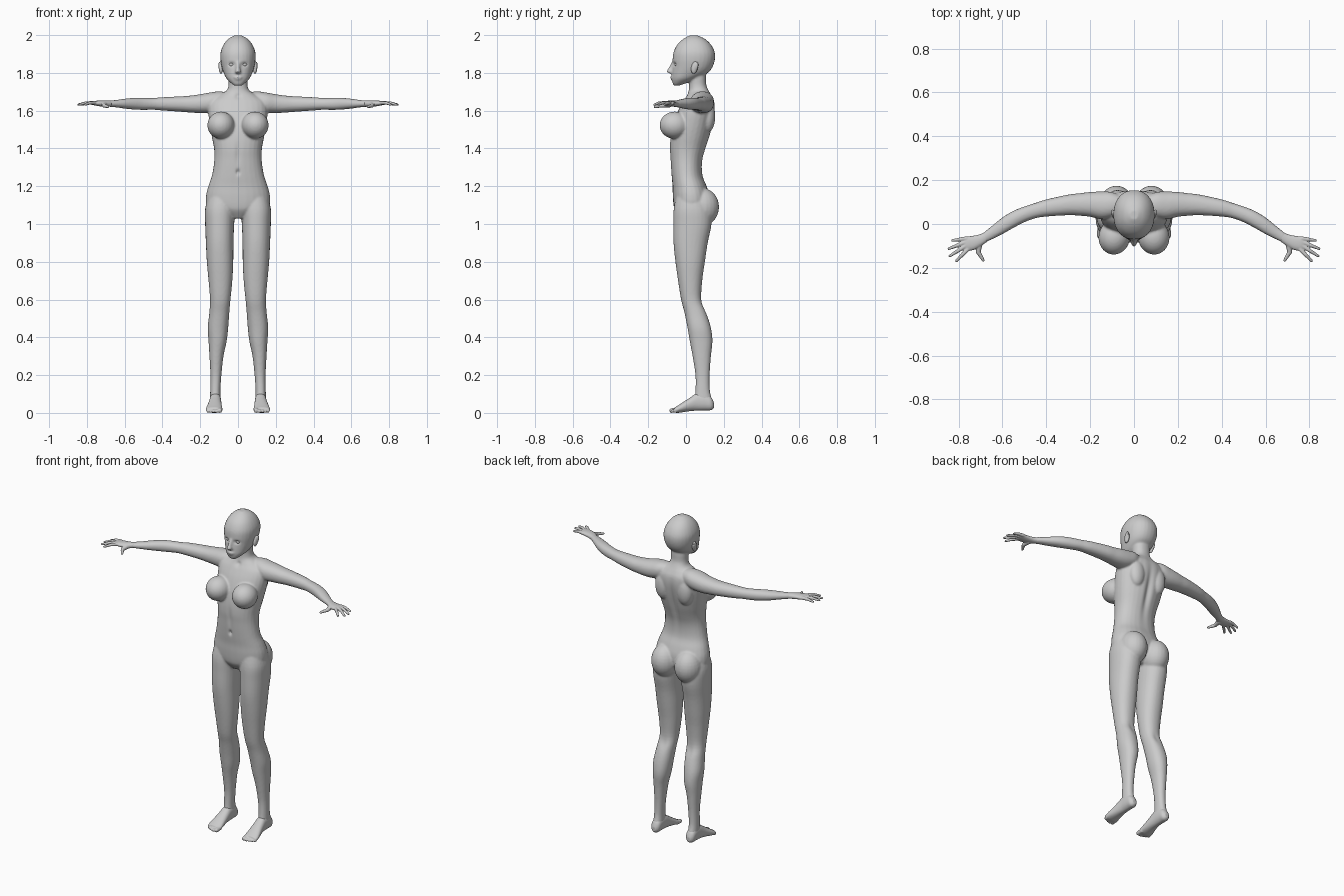
import bpy, bmesh, math
from mathutils import Matrix, Vector

N = 28  # points per cross-section


def catmull(p0, p1, p2, p3, t):
    return [0.5 * (2 * b + (c - a) * t + (2 * a - 5 * b + 4 * c - d) * t * t
                   + (3 * b - a - 3 * c + d) * t ** 3) for a, b, c, d in zip(p0, p1, p2, p3)]


def loft(bm, axis, secs, power=2.2, steps=4):
    """Sections: (position on axis, centre, half width, low, high)."""
    path = []
    for i in range(len(secs) - 1):
        q = [secs[max(i - 1, 0)], secs[i], secs[i + 1], secs[min(i + 2, len(secs) - 1)]]
        path += [catmull(*q, k / steps) for k in range(steps)]
    path.append(secs[-1])
    rings = []
    for t, c, r, lo, hi in path:
        ring = []
        for k in range(N):
            a = 2 * math.pi * k / N
            ca, sa = math.cos(a), math.sin(a)
            u = c + r * math.copysign(abs(ca) ** (2 / power), ca)
            v = (lo + hi) / 2 + (hi - lo) / 2 * math.copysign(abs(sa) ** (2 / power), sa)
            ring.append(bm.verts.new({'z': (u, v, t), 'x': (t, v, u), 'y': (u, t, v)}[axis]))
        rings.append(ring)
    for a, b in zip(rings, rings[1:]):
        for k in range(N):
            bm.faces.new((a[k], a[(k + 1) % N], b[(k + 1) % N], b[k]))
    bm.faces.new(rings[0])
    bm.faces.new(rings[-1])


def ball(bm, loc, size, tilt=0.0, axis='X'):
    m = Matrix.Translation(loc) @ Matrix.Rotation(tilt, 4, axis) @ Matrix.Diagonal((*size, 1))
    bmesh.ops.create_uvsphere(bm, u_segments=24, v_segments=16, radius=1, matrix=m)


def digit(bm, pts, radii):
    for a, b, r1, r2 in zip(pts, pts[1:], radii, radii[1:]):
        a, b = Vector(a), Vector(b)
        m = Matrix.Translation((a + b) / 2) @ (b - a).to_track_quat('Z', 'Y').to_matrix().to_4x4()
        bmesh.ops.create_cone(bm, cap_ends=True, segments=16, radius1=r1, radius2=r2,
                              depth=(b - a).length, matrix=m)
        ball(bm, b, (r2, r2, r2))


def mirror(bm):
    d = bmesh.ops.duplicate(bm, geom=bm.verts[:] + bm.edges[:] + bm.faces[:])
    vs = [g for g in d['geom'] if isinstance(g, bmesh.types.BMVert)]
    bmesh.ops.scale(bm, vec=(-1, 1, 1), verts=vs)


def finish(name, bm, voxel=None, smooth=3):
    bmesh.ops.recalc_face_normals(bm, faces=bm.faces[:])
    me = bpy.data.meshes.new(name)
    bm.to_mesh(me)
    bm.free()
    ob = bpy.data.objects.new(name, me)
    bpy.context.collection.objects.link(ob)
    bpy.ops.object.select_all(action='DESELECT')
    bpy.context.view_layer.objects.active = ob
    ob.select_set(True)
    if voxel:
        mod = ob.modifiers.new("fuse", 'REMESH')
        mod.mode, mod.voxel_size = 'VOXEL', voxel
        sm = ob.modifiers.new("soften", 'SMOOTH')
        sm.factor, sm.iterations = 0.5, smooth
        for n in ("fuse", "soften"):
            bpy.ops.object.modifier_apply(modifier=n)
    bpy.ops.object.shade_smooth()
    return ob


def press(ob, centre, size, push):
    """Soft sculpt dent, mirrored when off-centre."""
    for s in ((1, -1) if centre[0] else (1,)):
        for v in ob.data.vertices:
            d = sum(((v.co[i] - centre[i] * (s if i == 0 else 1)) / size[i]) ** 2 for i in range(3))
            if d < 6:
                v.co += Vector(push) * math.exp(-d)


body = bmesh.new()
# leg
loft(body, 'z', [
    (0.03, .12, .026, .05, .135), (0.07, .12, .028, .045, .137), (0.12, .12, .027, .05, .126),
    (0.2, .117, .029, .05, .125), (0.3, .114, .037, .035, .132), (0.38, .108, .048, .02, .14),
    (0.45, .106, .054, .008, .132), (0.53, .099, .053, -.008, .108), (0.6, .094, .054, -.026, .082),
    (0.7, .093, .063, -.042, .086), (0.8, .095, .07, -.056, .1), (0.9, .097, .073, -.066, .115),
    (1.0, .097, .077, -.067, .135), (1.08, .094, .08, -.065, .13), (1.16, .08, .075, -.05, .1)])
# arm
loft(body, 'x', [
    (.04, 1.66, .035, .05, .12), (.1, 1.652, .05, .03, .145), (.15, 1.642, .054, .022, .148),
    (.2, 1.637, .05, .033, .146), (.25, 1.635, .045, .038, .14), (.3, 1.635, .041, .04, .134),
    (.4, 1.636, .035, .034, .112), (.45, 1.636, .031, .026, .096), (.5, 1.636, .032, .008, .08),
    (.55, 1.637, .031, -.018, .06), (.6, 1.637, .026, -.046, .03), (.65, 1.637, .019, -.071, -.01),
    (.69, 1.637, .016, -.09, -.042)])
# breast, buttock, shoulder blade
ball(body, (.09, -.06, 1.523), (.072, .08, .072), 0.15, 'Z')
ball(body, (.08, .085, 1.09), (.08, .09, .1))
ball(body, (.075, .115, 1.57), (.05, .04, .085))
mirror(body)
# torso and neck
loft(body, 'z', [
    (1.03, 0, .04, -.03, .07), (1.07, 0, .12, -.058, .11), (1.1, 0, .165, -.066, .125),
    (1.15, 0, .169, -.07, .125), (1.2, 0, .157, -.071, .11), (1.25, 0, .14, -.076, .09),
    (1.3, 0, .13, -.08, .085), (1.35, 0, .125, -.083, .09), (1.4, 0, .127, -.086, .105),
    (1.46, 0, .138, -.082, .125), (1.53, 0, .15, -.068, .143), (1.6, 0, .158, -.042, .153),
    (1.65, 0, .15, -.015, .15), (1.68, 0, .105, .004, .136), (1.705, 0, .062, .014, .121),
    (1.735, 0, .05, .017, .108), (1.78, 0, .05, .018, .106), (1.83, 0, .045, .02, .1)])
# head
loft(body, 'z', [
    (1.733, 0, .02, -.064, -.035), (1.745, 0, .036, -.071, .0), (1.77, 0, .061, -.075, .06),
    (1.8, 0, .076, -.074, .115), (1.83, 0, .086, -.071, .14), (1.87, 0, .093, -.071, .153),
    (1.91, 0, .092, -.066, .152), (1.95, 0, .076, -.046, .132), (1.98, 0, .051, -.014, .1),
    (1.998, 0, .02, .02, .062)])
# nose and lips
loft(body, 'z', [(1.797, 0, .014, -.085, -.06), (1.806, 0, .015, -.103, -.06),
                 (1.83, 0, .01, -.09, -.06), (1.86, 0, .009, -.074, -.06)])
ball(body, (0, -.071, 1.777), (.023, .014, .0055))
ball(body, (0, -.069, 1.767), (.019, .014, .0055))
ob = finish("body", body, 0.006, 4)
# eye sockets, spine, navel, breastbone, groin and knee hollows
press(ob, (.034, -.065, 1.845), (.016, .03, .01), (0, .011, 0))
press(ob, (0, .14, 1.45), (.018, .06, .15), (0, -.014, 0))
press(ob, (0, -.08, 1.275), (.009, .03, .014), (0, .012, 0))
press(ob, (0, -.08, 1.37), (.012, .03, .06), (0, .006, 0))
press(ob, (0, .0, 1.675), (.014, .03, .014), (0, .008, 0))
press(ob, (.09, .1, .56), (.02, .03, .04), (0, -.006, 0))

# eyes
eyes = bmesh.new()
ball(eyes, (.034, -.046, 1.844), (.015, .014, .012))
mirror(eyes)
finish("eyes", eyes)

# ears
ears = bmesh.new()
ball(ears, (.09, .045, 1.828), (.012, .018, .034), -0.2)
ball(ears, (.098, .054, 1.838), (.006, .012, .022), -0.2)
mirror(ears)
finish("ears", ears, 0.004, 2)

# hands
hands = bmesh.new()
loft(hands, 'x', [
    (.67, 1.637, .0165, -.081, -.03), (.7, 1.637, .016, -.102, -.046), (.73, 1.638, .015, -.118, -.053),
    (.76, 1.64, .012, -.122, -.057), (.775, 1.64, .009, -.116, -.062)])
for base, tip in [((.757, -.114), (.81, -.168)), ((.767, -.099), (.84, -.146)),
                  ((.767, -.082), (.845, -.113)), ((.762, -.066), (.828, -.075))]:
    mid = [(p + q) / 2 for p, q in zip(base, tip)]
    digit(hands, [(*base, 1.641), (*mid, 1.641), (*tip, 1.632)], [.01, .0088, .0062])
digit(hands, [(.705, -.085, 1.633), (.71, -.128, 1.627), (.688, -.165, 1.62)], [.016, .011, .0068])
mirror(hands)
finish("hands", hands, 0.0032, 3)

# feet and toes
feet = bmesh.new()
loft(feet, 'y', [
    (.148, .12, .012, .025, .055), (.132, .12, .027, .014, .085), (.1, .12, .03, .013, .105),
    (.06, .12, .031, .012, .105), (.02, .122, .035, .009, .08), (-.02, .125, .041, .003, .054),
    (-.045, .126, .044, .0, .038), (-.062, .126, .041, .002, .028)])
for i, (x, tip) in enumerate([(.096, -.08), (.114, -.083), (.13, -.078), (.145, -.071), (.159, -.063)]):
    r = .0125 if i == 0 else .0092 - .0004 * i
    digit(feet, [(x, -.04, .016), (x, tip + .004, r)], [r * 1.1, r])
mirror(feet)
finish("feet", feet, 0.004, 3)
